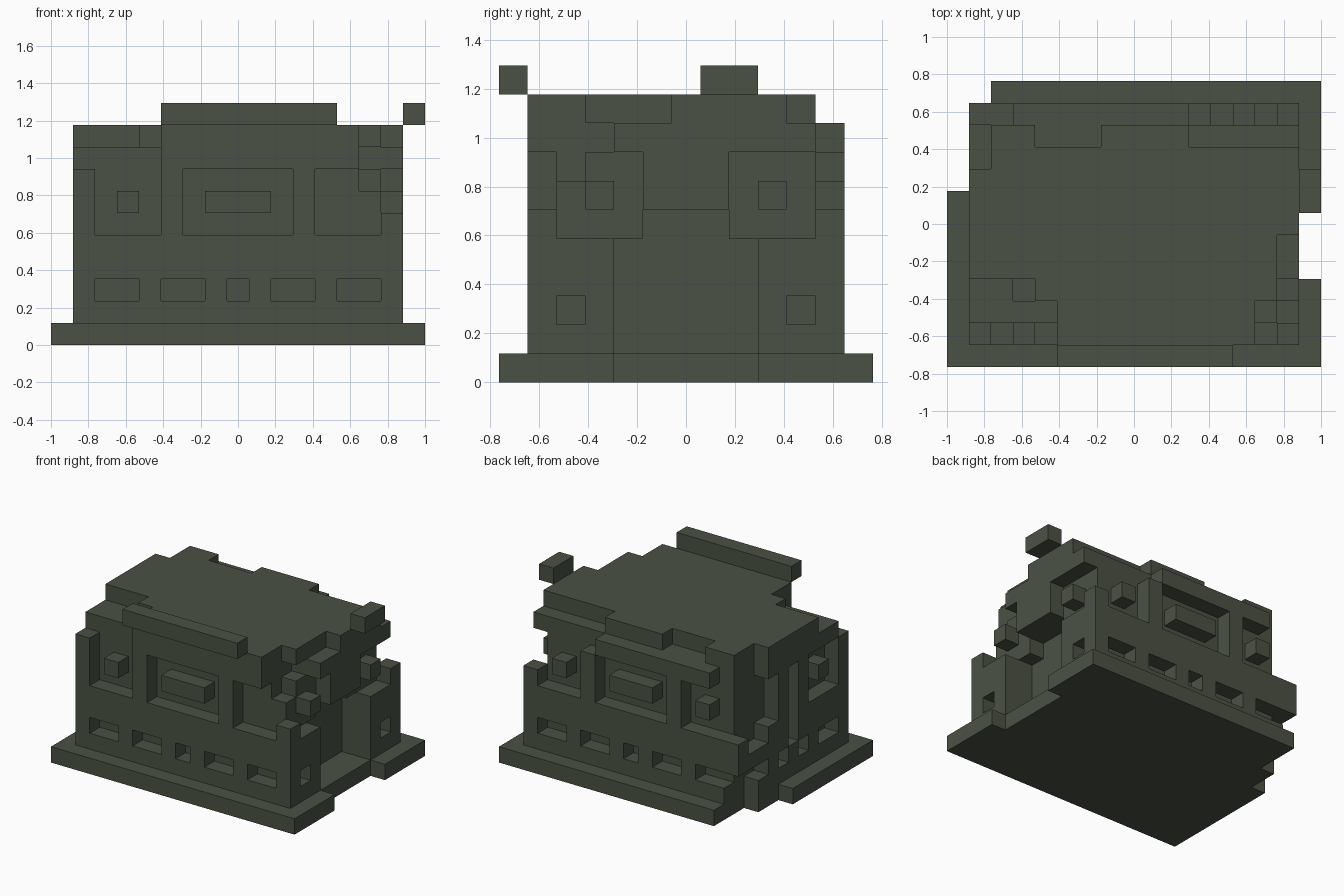
import bpy
import bmesh
from mathutils import Vector

if "Cube" in bpy.data.objects:
    bpy.data.objects.remove(bpy.data.objects["Cube"], do_unlink=True)

UNIT = 2 / 17
ORIGIN = Vector((-1, -6.5 * UNIT, 0))
cells = {}


def span(xs, ys, zs):
    return [(x, y, z) for x in range(*xs) for y in range(*ys) for z in range(*zs)]


def fill(part, xs, ys, zs):
    for c in span(xs, ys, zs):
        cells[c] = part


def cut(xs, ys, zs):
    for c in span(xs, ys, zs):
        cells.pop(c, None)


# Foundation slab with broken corner and doorway notch
fill("foundation", (0, 17), (0, 13), (0, 1))
cut((16, 17), (4, 9), (0, 1))
cut((0, 1), (8, 13), (0, 1))
cut((1, 2), (10, 13), (0, 1))

# Outer walls, solid core and roof
fill("outer_walls", (1, 16), (1, 12), (1, 9))
fill("building_core", (2, 15), (2, 11), (1, 9))
fill("roof", (1, 16), (1, 11), (9, 10))

# Long-side windows, front and back
for y in (1, 11):
    row = (y, y + 1)
    for a, b in ((2, 4), (5, 7), (8, 9), (10, 12), (13, 15)):
        cut((a, b), row, (2, 3))
    for a, b in ((2, 5), (6, 11), (12, 15)):
        cut((a, b), row, (5, 8))
        fill("window_blocks", (a + 1, b - 1), row, (6, 7))

# Short-side windows
for x in (1, 15):
    col = (x, x + 1)
    for a in (2, 8):
        cut(col, (a, a + 3), (5, 8))
        fill("window_blocks", col, (a + 1, a + 2), (6, 7))
for y in (2, 10):
    cut((15, 16), (y, y + 1), (2, 3))
for a, b in ((2, 4), (5, 6), (7, 8), (9, 11)):
    cut((1, 2), (a, b), (2, 3))
cut((1, 2), (6, 7), (3, 8))

# Doorway
cut((14, 16), (4, 9), (1, 5))
cut((14, 16), (5, 8), (5, 6))

# Damage at the front corner on the -x side
cut((1, 5), (1, 2), (8, 10))
cut((1, 4), (1, 4), (9, 10))
cut((4, 5), (1, 3), (9, 10))
cut((3, 4), (3, 4), (8, 9))

# Damage at the front corner on the +x side
cut((14, 16), (1, 3), (7, 10))
cut((15, 16), (1, 2), (6, 10))
cut((13, 15), (1, 2), (6, 7))
cut((15, 16), (2, 6), (9, 10))
cut((15, 16), (2, 4), (7, 9))
cut((14, 15), (3, 4), (8, 9))

# Damage along the back
cut((4, 7), (10, 11), (9, 10))
cut((11, 16), (10, 11), (9, 10))
cut((11, 16), (11, 12), (8, 9))
cut((15, 16), (11, 12), (6, 9))
cut((1, 3), (11, 12), (8, 9))

# Damage at the back corner on the -x side
cut((1, 2), (9, 12), (5, 10))
cut((1, 2), (9, 11), (4, 5))
cut((1, 2), (10, 12), (1, 3))

# Surviving pieces of the parapet
fill("front_parapet", (5, 13), (0, 1), (10, 11))
fill("side_parapet", (16, 17), (7, 9), (10, 11))

# Stone colour
stone = bpy.data.materials.new("dark moss stone")
stone.use_nodes = True
colour = (0.069, 0.083, 0.058, 1)
stone.diffuse_color = colour
shader = next(n for n in stone.node_tree.nodes if n.type == "BSDF_PRINCIPLED")
shader.inputs["Base Color"].default_value = colour
shader.inputs["Roughness"].default_value = 0.9


def build_part(part):
    """Skin the exposed sides of one part and merge flat areas."""
    bm = bmesh.new()
    for cell in [c for c, p in cells.items() if p == part]:
        for axis in range(3):
            for side in (0, 1):
                near = list(cell)
                near[axis] += 2 * side - 1
                if tuple(near) in cells:
                    continue
                u, v = Vector(), Vector()
                u[(axis + 1) % 3] = 1
                v[(axis + 2) % 3] = 1
                start = Vector(cell)
                start[axis] += side
                ring = [start, start + u, start + u + v, start + v]
                if not side:
                    ring.reverse()
                bm.faces.new([bm.verts.new(ORIGIN + p * UNIT) for p in ring])
    bmesh.ops.remove_doubles(bm, verts=bm.verts[:], dist=UNIT / 100)
    bmesh.ops.dissolve_limit(bm, angle_limit=0.01, verts=bm.verts[:], edges=bm.edges[:])
    mesh = bpy.data.meshes.new(part)
    bm.to_mesh(mesh)
    bm.free()
    mesh.materials.append(stone)
    bpy.context.collection.objects.link(bpy.data.objects.new(part, mesh))


for name in sorted(set(cells.values())):
    build_part(name)
